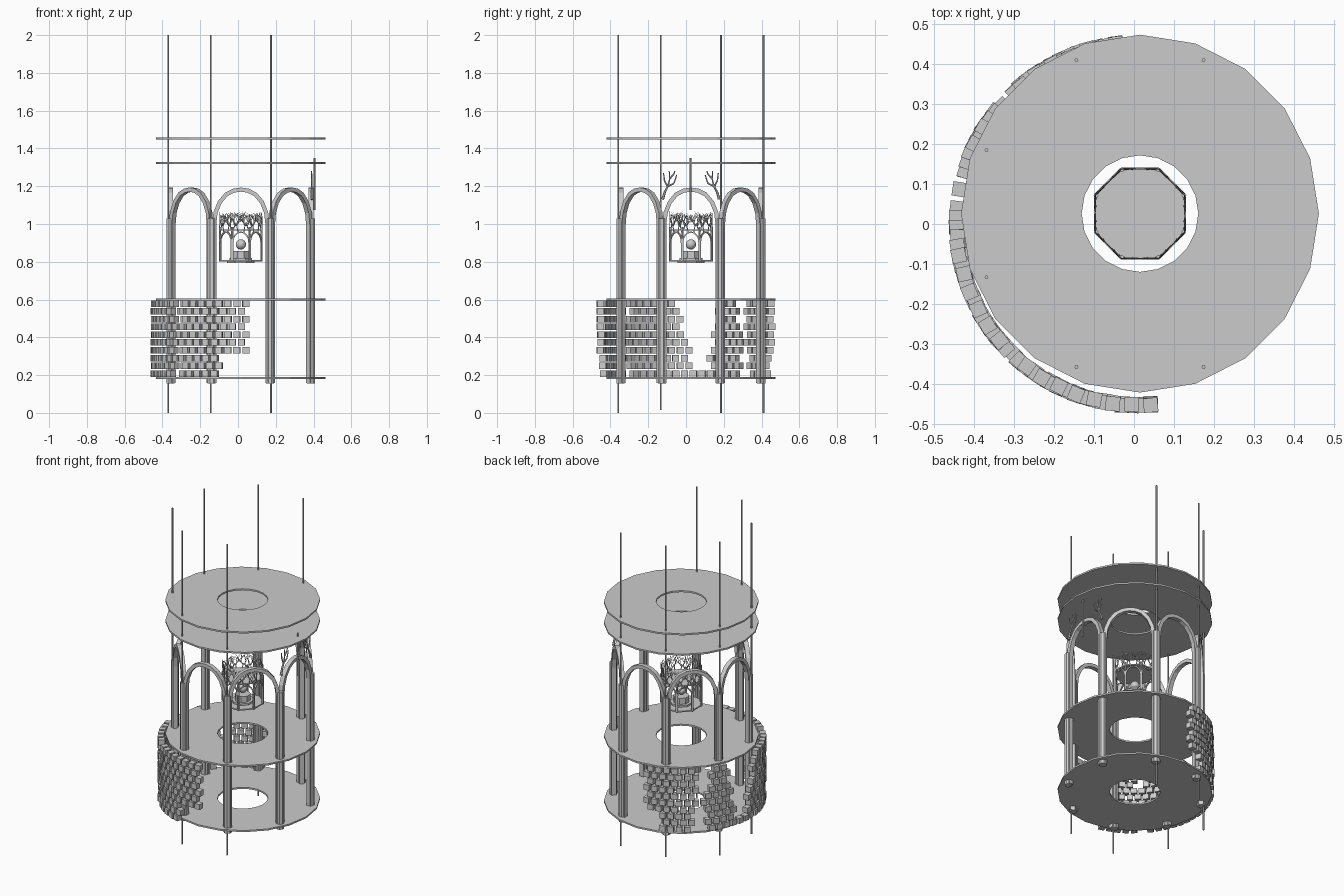
import bpy, bmesh, math, random
from math import sin, cos, pi, radians
from mathutils import Vector, Matrix

if "Cube" in bpy.data.objects:
    bpy.data.objects.remove(bpy.data.objects["Cube"])

random.seed(4)
CX, CY = 0.015, 0.026
CENTRE = Vector((CX, CY, 0))


def finish(bm, name):
    bmesh.ops.recalc_face_normals(bm, faces=bm.faces)
    me = bpy.data.meshes.new(name)
    bm.to_mesh(me)
    bm.free()
    ob = bpy.data.objects.new(name, me)
    bpy.context.collection.objects.link(ob)
    return ob


def bar(bm, p, q, r1, r2, sides=6):
    """Tapered bar from p to q."""
    p, q = Vector(p), Vector(q)
    d = q - p
    m = Matrix.Translation((p + q) / 2) @ d.to_track_quat('Z', 'Y').to_matrix().to_4x4()
    bmesh.ops.create_cone(bm, cap_ends=True, segments=sides, radius1=r1, radius2=r2,
                          depth=d.length, matrix=m)


def prism(bm, r, z0, z1, sides, turn=0.0, x=CX, y=CY):
    m = Matrix.Translation((x, y, (z0 + z1) / 2)) @ Matrix.Rotation(turn, 4, 'Z')
    bmesh.ops.create_cone(bm, cap_ends=True, segments=sides, radius1=r, radius2=r,
                          depth=z1 - z0, matrix=m)


def ring_plate(name, r_in, r_out, z0, z1, n=20):
    bm = bmesh.new()
    rings = [[bm.verts.new((CX + r * cos(2 * pi * i / n), CY + r * sin(2 * pi * i / n), z))
              for i in range(n)]
             for r, z in ((r_in, z0), (r_out, z0), (r_out, z1), (r_in, z1))]
    for a in range(4):
        b = (a + 1) % 4
        for i in range(n):
            j = (i + 1) % n
            bm.faces.new((rings[a][i], rings[a][j], rings[b][j], rings[b][i]))
    return finish(bm, name)


def face_point(ang, dist, t, z):
    """Point on a vertical face of the octagon: t runs along the face."""
    return CENTRE + Vector((dist * cos(ang) - t * sin(ang), dist * sin(ang) + t * cos(ang), z))


def arch(bm, ang, dist, half_path, w, d):
    """Sweep a w x d rectangle along a mirrored arch path on one face."""
    path = half_path + [(-t, z) for t, z in half_path[-2::-1]]
    rings = []
    for i, (t, z) in enumerate(path):
        a, b = path[max(i - 1, 0)], path[min(i + 1, len(path) - 1)]
        n = Vector((-(b[1] - a[1]), b[0] - a[0])).normalized() * w / 2
        rings.append([bm.verts.new(face_point(ang, dist + e * d / 2, t + s * n.x, z + s * n.y))
                      for s, e in ((1, 1), (1, -1), (-1, -1), (-1, 1))])
    for r, s in zip(rings, rings[1:]):
        for k in range(4):
            bm.faces.new((r[k], r[(k + 1) % 4], s[(k + 1) % 4], s[k]))
    bm.faces.new(rings[0])
    bm.faces.new(rings[-1][::-1])


# four floor discs with round openings
for i, z in enumerate((0.185, 0.60, 1.323, 1.453)):
    ring_plate(f"floor_disc_{i + 1}", 0.146, 0.448, z - 0.005, z + 0.005)

# large arcade: arches whose legs form the columns, with a core shaft at each corner
HALF = [(0.141, 0.158), (0.141, 1.0), (0.134, 1.06), (0.112, 1.115),
        (0.077, 1.157), (0.037, 1.177), (0.0, 1.182)]
bm = bmesh.new()
for k in range(8):
    arch(bm, k * pi / 4, 0.372, HALF, 0.022, 0.028)
finish(bm, "large_arches")
bm = bmesh.new()
for k in range(8):
    a = pi / 8 + k * pi / 4
    prism(bm, 0.023, 0.155, 1.03, 8, a, CX + 0.403 * cos(a), CY + 0.403 * sin(a))
finish(bm, "column_shafts")

# six tall rods (none on the +x side) and one short hanging rod
bm = bmesh.new()
for k in range(1, 7):
    a = pi / 8 + k * pi / 4
    prism(bm, 0.0048, 0.0 if k % 2 else 0.015, 2.0, 8, 0, CX + 0.416 * cos(a), CY + 0.416 * sin(a))
finish(bm, "tall_rods")
bm = bmesh.new()
prism(bm, 0.0048, 1.075, 1.35, 8, 0, 0.405, 0.024)
finish(bm, "short_rod")

# pair of branches springing from the columns on the +x face
bm = bmesh.new()
BRANCHES = [[(0.15, 1.13), (0.138, 1.17), (0.122, 1.20), (0.112, 1.24), (0.115, 1.28)],
            [(0.122, 1.20), (0.09, 1.215), (0.075, 1.26)],
            [(0.112, 1.24), (0.09, 1.265), (0.085, 1.28)],
            [(0.125, 1.20), (0.14, 1.23), (0.145, 1.27)]]
for s in (-1, 1):
    for n, line in enumerate(BRANCHES):
        r = 0.008 if n == 0 else 0.005
        for p, q in zip(line, line[1:]):
            bar(bm, face_point(0, 0.375, s * p[0], p[1]), face_point(0, 0.375, s * q[0], q[1]),
                r, r * 0.75)
            r *= 0.75
finish(bm, "large_branches")

# ragged curved wall of small blocks
bm = bmesh.new()
SIZE, STEP = 0.036, 6.0
for row in range(10):
    h = row / 9
    start = 109 if row < 3 else 97
    end = 258 if row < 3 else 275
    # gaps: (centre angle, half width), changing with height
    gaps = [(137 + 4 * (h - 0.5), 2.0 + 7 * abs(h - 0.45)),
            (169 + 3 * h, 2.5 + 13 * h if row > 0 else 0),
            (225, 9 * abs(h - 0.5) - 0.5)]
    a = start + (STEP / 2 if row % 2 else 0)
    while a <= end:
        if not any(abs(a - c) < w for c, w in gaps):
            t = radians(a)
            r = 0.453 + random.uniform(-0.003, 0.003)
            m = (Matrix.Translation((0.01 + r * cos(t), r * sin(t), 0.208 + 0.0412 * row))
                 @ Matrix.Rotation(t + random.uniform(-0.06, 0.06), 4, 'Z')
                 @ Matrix.Diagonal((SIZE, SIZE, SIZE * 0.95, 1)))
            bmesh.ops.create_cube(bm, size=1, matrix=m)
        a += STEP
finish(bm, "block_wall")

# small octagonal pavilion: floor, steps, pedestal, roof
for name, r, z0, z1, n in (("pavilion_under_step", 0.078, 0.793, 0.803, 8),
                           ("pavilion_floor", 0.120, 0.801, 0.809, 8),
                           ("pedestal_step", 0.065, 0.809, 0.820, 8),
                           ("pedestal", 0.047, 0.820, 0.858, 8),
                           ("pavilion_roof", 0.122, 0.966, 0.972, 8)):
    bm = bmesh.new()
    prism(bm, r, z0, z1, n, pi / 8)
    finish(bm, name)
bm = bmesh.new()
bmesh.ops.create_uvsphere(bm, u_segments=20, v_segments=12, radius=0.027,
                          matrix=Matrix.Translation((CX, CY, 0.892)))
ball = finish(bm, "ball")
for p in ball.data.polygons:
    p.use_smooth = True

# pavilion arches and corner posts
SMALL = [(0.043, 0.806), (0.043, 0.90), (0.040, 0.923), (0.031, 0.940), (0.017, 0.953), (0.0, 0.957)]
bm = bmesh.new()
for k in range(8):
    arch(bm, k * pi / 4, 0.111, SMALL, 0.007, 0.009)
    a = pi / 8 + k * pi / 4
    prism(bm, 0.006, 0.801, 0.985, 6, a, CX + 0.119 * cos(a), CY + 0.119 * sin(a))
finish(bm, "pavilion_arches")

# thicket of flat branching twigs along each pavilion face
bm = bmesh.new()


def grow(ang, t, z, lean, length, r, depth):
    t2 = max(-0.047, min(0.047, t + length * sin(lean)))
    z2 = z + length * cos(lean)
    bar(bm, face_point(ang, 0.112, t, z), face_point(ang, 0.112, t2, z2), r, r * 0.7, 5)
    if depth:
        for s in (-1, 1):
            grow(ang, t2, z2, lean * 0.5 + s * random.uniform(0.25, 0.75),
                 length * random.uniform(0.7, 0.95), r * 0.68, depth - 1)


for k in range(8):
    for t, lean in ((-0.045, 0.35), (0.045, -0.35), (-0.015, -0.2), (0.015, 0.2)):
        grow(k * pi / 4, t, 0.955, lean, 0.034, 0.0036, 3)
finish(bm, "pavilion_twigs")
